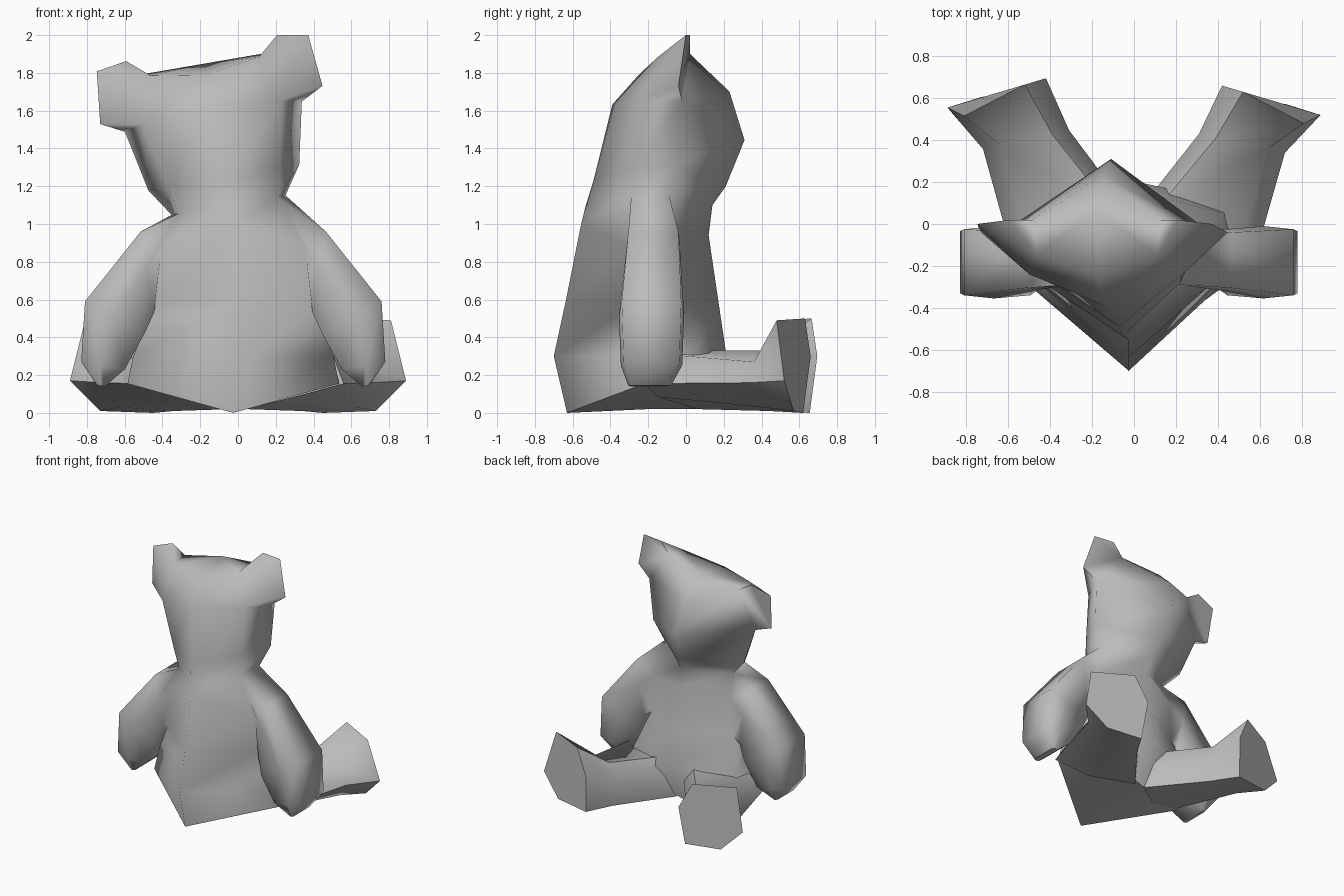
import bpy, bmesh, math
from mathutils import Vector

if "Cube" in bpy.data.objects:
    bpy.data.objects.remove(bpy.data.objects["Cube"])

grey = bpy.data.materials.new("soft_grey")
grey.use_nodes = True
GREY = (0.5, 0.5, 0.5, 1)
grey.diffuse_color = GREY
grey.node_tree.nodes["Principled BSDF"].inputs["Base Color"].default_value = GREY


def finish(bm, name, angle):
    """Smooth shading, sharp at steep folds and around the underside."""
    bmesh.ops.recalc_face_normals(bm, faces=bm.faces)
    bm.normal_update()
    for face in bm.faces:
        face.smooth = True
    for edge in bm.edges:
        if len(edge.link_faces) != 2:
            continue
        a, b = (f.normal for f in edge.link_faces)
        floor_edge = (a.z < -0.6) != (b.z < -0.6) and edge.verts[0].co.z < 0.22
        edge.smooth = not floor_edge and a.angle(b, 0) < math.radians(angle)
    mesh = bpy.data.meshes.new(name)
    bm.to_mesh(mesh)
    bm.free()
    mesh.materials.append(grey)
    obj = bpy.data.objects.new(name, mesh)
    bpy.context.collection.objects.link(obj)


def bridge(bm, loops):
    for a, b in zip(loops, loops[1:]):
        for i in range(len(a)):
            j = (i + 1) % len(a)
            bm.faces.new((a[i], a[j], b[j], b[i]))


def new_loops(bm, rings):
    return [[bm.verts.new(p) for p in ring] for ring in rings]


def fan(bm, ring, point):
    tip = bm.verts.new(point)
    for i in range(len(ring)):
        bm.faces.new((ring[i], ring[(i + 1) % len(ring)], tip))


def remove_face(bm, *corners):
    bm.faces.remove(next(f for f in corners[0].link_faces
                         if set(f.verts) == set(corners)))


# Torso and tilted head: each row is back, back side, side, front
def upright(x, y, z):
    return Vector((x - 0.025, y, z))


TILT = 0.17


def tilted(x, y, z):
    c, s = math.cos(TILT), math.sin(TILT)
    return Vector((-0.05 + x * c - z * s, y, 1.1 + x * s + z * c))


def row(place, back, mid, side, front):
    (mx, my, mz), (sx, sy, sz) = mid, side
    return [place(0, *back), place(mx, my, mz), place(sx, sy, sz),
            place(0, *front), place(-sx, sy, sz), place(-mx, my, mz)]


rows = [
    row(upright, (-.63, 0), (.56, -.22, .155), (.5, .1, .16), (.07, .02)),
    row(upright, (-.70, .3), (.53, -.21, .3), (.45, .05, .32), (.21, .33)),
    row(upright, (-.635, .6), (.41, -.27, .58), (.36, -.04, .58), (.17, .6)),
    row(upright, (-.555, 1), (.38, -.30, .88), (.34, -.03, .88), (.12, .94)),
    row(tilted, (-.53, 0), (.27, -.29, 0), (.306, -.09, 0), (.14, 0)),
    row(tilted, (-.49, .13), (.30, -.28, .15), (.405, -.05, .148), (.21, .1)),
    row(tilted, (-.39, .54), (.37, -.24, .5), (.475, -.02, .475), (.31, .35)),
    row(tilted, (-.25, .70), (.29, -.15, .745), (.31, .02, .76), (.23, .61)),
]

# Arms: outer and inner edge of each section, with its back and front depth
ARM = [
    ((.49, .96), (.42, .53), -.32, -.025),
    ((.785, .59), (.47, .42), -.355, -.01),
    ((.805, .27), (.575, .23), -.345, -.02),
    ((.72, .145), (.68, .14), -.305, -.08),
]


def arm_ring(sign, outer, inner, back, front):
    def at(t, y):
        x = outer[0] + (inner[0] - outer[0]) * t
        z = outer[1] + (inner[1] - outer[1]) * t
        return upright(sign * x, y, z)
    inset = 0.015
    return [at(0, back + inset), at(.45, back), at(1, back + inset),
            at(1, front - inset), at(.45, front), at(0, front - inset)]


bm = bmesh.new()
body = new_loops(bm, rows)
bridge(bm, body)
fan(bm, body[0], upright(0, -.2, .02))
fan(bm, body[-1], tilted(0, .07, .76))
waist, chest, neck = body[2:5]
low, high = body[-2:]
for sign, mid, side in ((1, 1, 2), (-1, 5, 4)):
    # Arm grows out of the torso side
    remove_face(bm, waist[mid], waist[side], chest[side], chest[mid])
    remove_face(bm, chest[mid], chest[side], neck[side], neck[mid])
    bm.edges.remove(bm.edges.get((chest[mid], chest[side])))
    socket = [neck[mid], chest[mid], waist[mid],
              waist[side], chest[side], neck[side]]
    arm = [socket] + new_loops(bm, [arm_ring(sign, *s) for s in ARM])
    bridge(bm, arm)
    bm.faces.new(arm[-1])

    # Ear grows out of the upper head side
    m0, r0, m1, r1 = low[mid], low[side], high[mid], high[side]
    remove_face(bm, m0, r0, m1, r1)
    a, b, c = (bm.verts.new(tilted(sign * x, y, z)) for x, y, z in
               ((.597, -.04, .538), (.568, 0, .816), (.405, .02, .843)))
    for face in ((m0, r0, a), (m0, a, b, m1), (m1, b, c), (m1, c, r1),
                 (r0, r1, c, b, a)):
        bm.faces.new(face)
finish(bm, "body_with_head_and_arms", 88)

# Legs: six-sided sections from hip to ankle to the flat sole
LEG = [
    [(.5, -.1, .31), (.56, -.22, .155), (.3, -.15, .085),
     (.04, .06, .02), (.05, .1, .2), (.1, .06, .33)],
    [(.64, .36, .27), (.72, .34, .16), (.62, .40, .03),
     (.34, .44, .01), (.31, .43, .2), (.39, .41, .33)],
    [(.81, .48, .49), (.89, .52, .17), (.73, .57, .01),
     (.45, .62, 0), (.42, .66, .30), (.52, .63, .50)],
]

for sign, label in ((1, "left"), (-1, "right")):
    bm = bmesh.new()
    shift = 0 if sign > 0 else 0.035
    leg = new_loops(bm, [[(sign * x, y + shift * k / 2, z) for x, y, z in ring]
                         for k, ring in enumerate(LEG)])
    bridge(bm, leg)
    bm.faces.new(leg[0])
    bm.faces.new(leg[-1])
    finish(bm, label + "_leg", 65)
